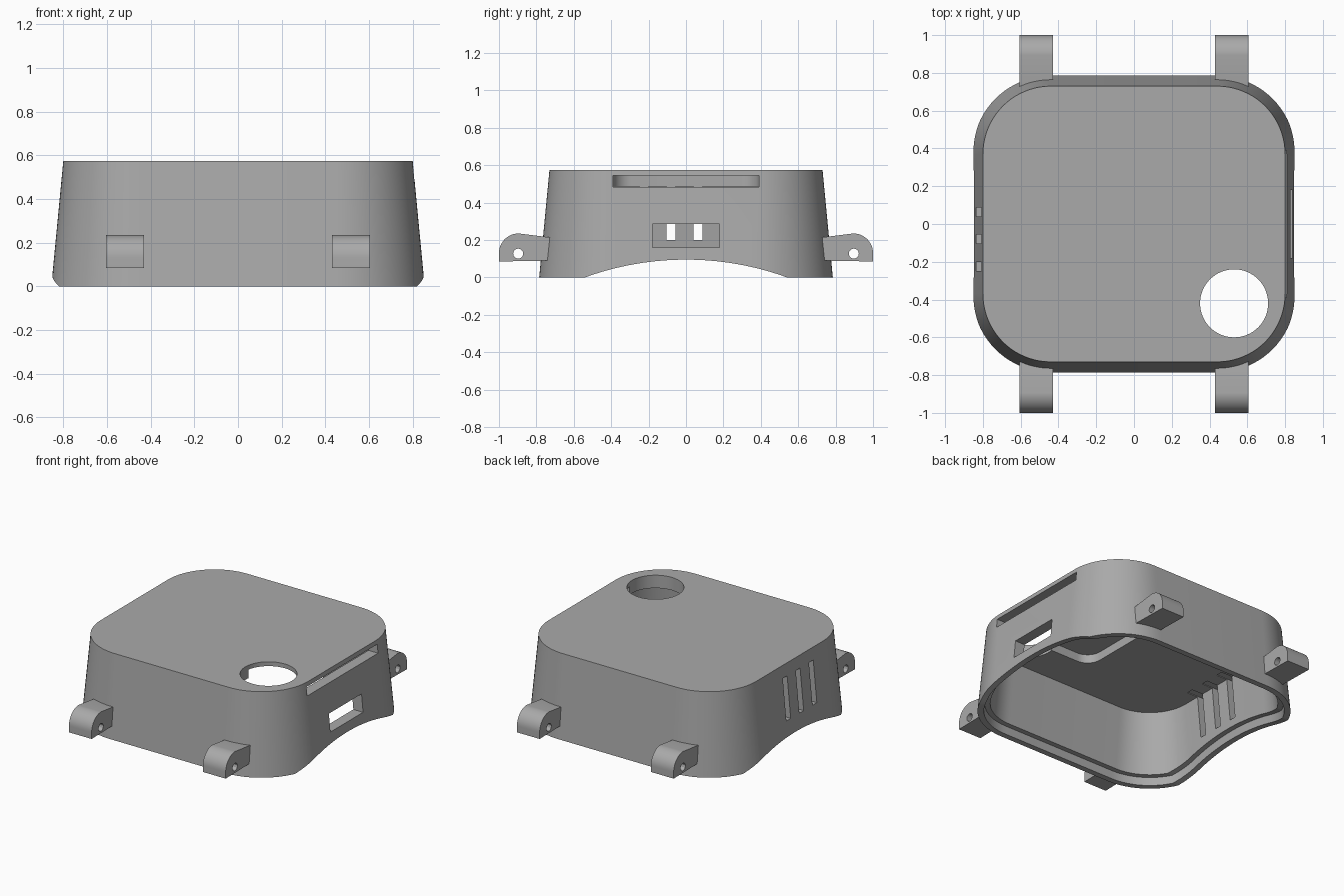
import bpy, bmesh, math
from mathutils import Vector

cube = bpy.data.objects.get("Cube")
if cube:
    bpy.data.objects.remove(cube)

TOP, ROOF, ARCH = 0.575, 0.485, 0.095
CORNER_X, CORNER_Y = 0.44, 0.37

grey = bpy.data.materials.new("plain_grey")
grey.use_nodes = True
color = (0.4, 0.4, 0.4, 1)
grey.diffuse_color = color
grey.node_tree.nodes["Principled BSDF"].inputs["Base Color"].default_value = color


def loft(name, lower, upper):
    """Solid between two matching rings of points."""
    bm = bmesh.new()
    a = [bm.verts.new(p) for p in lower]
    b = [bm.verts.new(p) for p in upper]
    bm.faces.new(a[::-1])
    bm.faces.new(b)
    for i in range(len(a)):
        j = (i + 1) % len(a)
        bm.faces.new((a[i], a[j], b[j], b[i]))
    bmesh.ops.recalc_face_normals(bm, faces=bm.faces)
    mesh = bpy.data.meshes.new(name)
    bm.to_mesh(mesh)
    bm.free()
    obj = bpy.data.objects.new(name, mesh)
    bpy.context.collection.objects.link(obj)
    mesh.materials.append(grey)
    return obj


def extrude_x(name, profile, x0, x1):
    return loft(name, [(x0, y, z) for y, z in profile], [(x1, y, z) for y, z in profile])


def rounded(cx, cy, r, z, steps=20):
    """Rounded rectangle ring given its corner centres and radius."""
    ring = []
    for q, (sx, sy) in enumerate(((1, 1), (-1, 1), (-1, -1), (1, -1))):
        for i in range(steps + 1):
            t = (q + i / steps) * math.pi / 2
            ring.append(Vector((sx * cx + r * math.cos(t), sy * cy + r * math.sin(t), z)))
    return ring


def shell(name, inset, z0, z1):
    """Drafted block following the case walls."""
    def ring(z):
        r = 0.36 + 0.055 * (TOP - z) / TOP - inset
        return rounded(CORNER_X, CORNER_Y, r, z)
    return loft(name, ring(z0), ring(z1))


def box(name, x0, x1, y0, y1, z0, z1):
    return extrude_x(name, [(y0, z0), (y1, z0), (y1, z1), (y0, z1)], x0, x1)


def arch_block(name, lift):
    """Everything below the arched bottom edge, raised by lift."""
    half, n = 0.54, 32
    radius = (half ** 2 + ARCH ** 2) / (2 * ARCH)
    profile = [(-1.2, -1), (1.2, -1), (1.2, lift)]
    for i in range(n + 1):
        y = half - 2 * half * i / n
        profile.append((y, lift + math.sqrt(radius ** 2 - y * y) - radius + ARCH))
    return extrude_x(name, profile + [(-1.2, lift)], -1.2, 1.2)


def combine(obj, tool, operation="DIFFERENCE"):
    tool.hide_render = True
    mod = obj.modifiers.new("cut", "BOOLEAN")
    mod.operation, mod.solver, mod.object = operation, "EXACT", tool
    bpy.context.view_layer.objects.active = obj
    bpy.ops.object.modifier_apply(modifier=mod.name)
    bpy.data.objects.remove(tool)


def smooth(obj):
    bpy.ops.object.select_all(action="DESELECT")
    obj.select_set(True)
    bpy.context.view_layer.objects.active = obj
    bpy.ops.object.shade_smooth_by_angle(angle=math.radians(30))


# Case body, hollow from below
case = shell("case", 0, -0.05, TOP)
combine(case, shell("cavity", 0.075, -0.2, ROOF))

# Stepped lip around the arched bottom edge
lip = shell("lip", 0.04, -0.2, 0.3)
combine(lip, arch_block("lip_limit", 0.055), "INTERSECT")
combine(case, lip)
combine(case, arch_block("arch", 0))

# Recess under the roof that opens through the left wall
pocket = [p + Vector((0.64, 0, 0)) for p in rounded(0.5, 0.29, 0.1, ROOF - 0.001, 10)]
combine(case, loft("pocket", pocket, [p + Vector((0, 0, 0.061)) for p in pocket]))

# Round hole in the roof
hole = [p + Vector((0.53, -0.42, 0)) for p in rounded(0.0001, 0.0001, 0.18, 0.4, 16)]
combine(case, loft("roof_hole", hole, [p + Vector((0, 0, 0.4)) for p in hole]))

# Port on the left wall, three vents on the right wall
combine(case, box("port", 0.6, 1, -0.18, 0.18, 0.16, 0.285))
for y in (0.063, -0.08, -0.225):
    combine(case, box("vent", -1, -0.65, y - 0.024, y + 0.024, 0.2, 0.49))
smooth(case)

# Strap lugs with a pin hole, rounded on the outer top edge
for end, sy in (("front", -1), ("back", 1)):
    for side, x0 in (("right", -0.605), ("left", 0.43)):
        profile = [(0.72, 0.09), (1.0, 0.085)]
        for i in range(13):
            t = math.pi / 2 * i / 12
            profile.append((0.895 + 0.105 * math.cos(t), 0.13 + 0.105 * math.sin(t)))
        profile.append((0.72, 0.213))
        lug = extrude_x(f"{end}_{side}_lug", [(sy * y, z) for y, z in profile], x0, x0 + 0.175)
        pin = [(sy * 0.897 + 0.027 * math.cos(i * math.pi / 6),
                0.127 + 0.027 * math.sin(i * math.pi / 6)) for i in range(12)]
        combine(lug, extrude_x("pin_hole", pin, x0 - 0.1, x0 + 0.3))
        # Trim away whatever reaches inside the wall
        combine(lug, shell("wall_trim", 0.03, -0.1, 0.5))
        smooth(lug)
